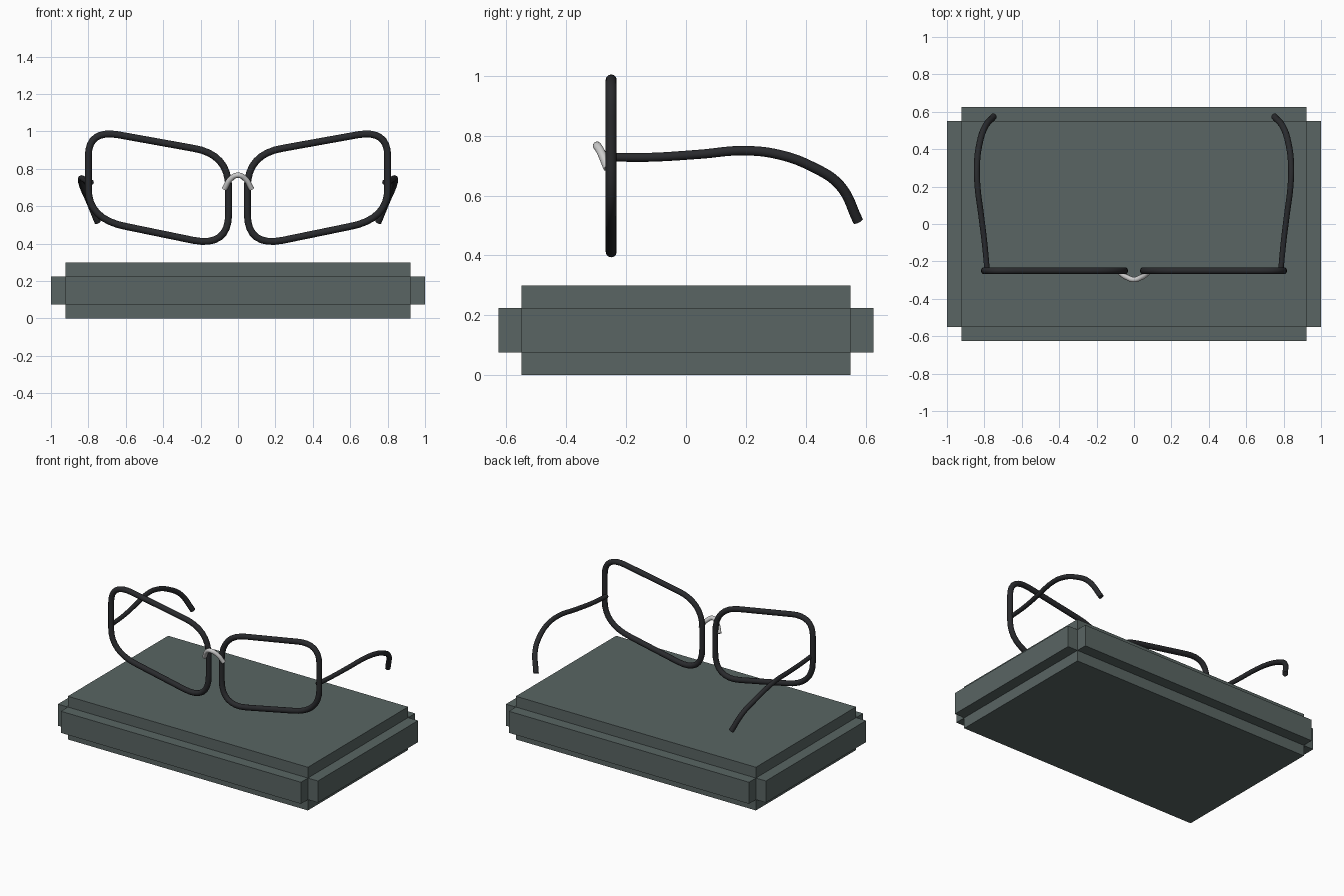
import bpy, bmesh
from mathutils import Vector, Matrix

if "Cube" in bpy.data.objects:
    bpy.data.objects.remove(bpy.data.objects["Cube"])


def material(name, color):
    m = bpy.data.materials.new(name)
    m.diffuse_color = (*color, 1)
    m.use_nodes = True
    m.node_tree.nodes["Principled BSDF"].inputs["Base Color"].default_value = m.diffuse_color
    return m


dark = material("dark_frame", (0.022, 0.023, 0.026))
slate = material("slate", (0.10, 0.13, 0.125))
metal = material("light_metal", (0.55, 0.55, 0.55))


def tube(name, pts, radius, mat, cyclic=False, handles=None, taper=None):
    """Round tube along a bezier path, converted to a smooth mesh."""
    cu = bpy.data.curves.new(name, 'CURVE')
    cu.dimensions = '3D'
    cu.bevel_depth = radius
    cu.bevel_resolution = 4
    cu.resolution_u = 8
    cu.use_fill_caps = True
    sp = cu.splines.new('BEZIER')
    sp.bezier_points.add(len(pts) - 1)
    sp.use_cyclic_u = cyclic
    for i, (bp, p) in enumerate(zip(sp.bezier_points, pts)):
        bp.co = p
        if handles:
            bp.handle_left_type = bp.handle_right_type = 'FREE'
            bp.handle_left, bp.handle_right = handles[i]
        else:
            bp.handle_left_type = bp.handle_right_type = 'AUTO'
        if taper:
            bp.radius = taper[0] + (taper[1] - taper[0]) * i / (len(pts) - 1)
    cu.materials.append(mat)
    ob = bpy.data.objects.new(name, cu)
    bpy.context.collection.objects.link(ob)
    bpy.ops.object.select_all(action='DESELECT')
    bpy.context.view_layer.objects.active = ob
    ob.select_set(True)
    bpy.ops.object.convert(target='MESH')
    bpy.ops.object.shade_smooth_by_angle(angle=0.8)
    return bpy.context.object


# stepped base slab: block whose side bands are pushed outwards
bm = bmesh.new()
bmesh.ops.create_cube(bm, size=1, matrix=Matrix.Translation((0, 0, 0.15))
                      @ Matrix.Diagonal((1.845, 1.1, 0.3, 1)))
for z in (0.075, 0.225):
    bmesh.ops.bisect_plane(bm, geom=bm.verts[:] + bm.edges[:] + bm.faces[:],
                           plane_co=(0, 0, z), plane_no=(0, 0, 1))
bm.normal_update()
bands = [f for f in bm.faces if abs(f.normal.z) < 0.1
         and abs(f.calc_center_median().z - 0.15) < 0.01]
for f in bands:
    n = f.normal.copy()
    new = bmesh.ops.extrude_discrete_faces(bm, faces=[f])["faces"][0]
    bmesh.ops.translate(bm, verts=new.verts[:], vec=n * 0.0765)
bmesh.ops.recalc_face_normals(bm, faces=bm.faces[:])
me = bpy.data.meshes.new("base_slab")
bm.to_mesh(me)
bm.free()
me.materials.append(slate)
bpy.context.collection.objects.link(bpy.data.objects.new("base_slab", me))

# rim corners as (corner, point before it, point after it) in x, z
corners = [((0.05, 0.88), (0.05, 0.70), (0.24, 0.91)),
           ((0.80, 1.01), (0.64, 0.982), (0.80, 0.87)),
           ((0.80, 0.53), (0.80, 0.69), (0.60, 0.492)),
           ((0.05, 0.38), (0.24, 0.418), (0.05, 0.56))]
temple = [(0.785, -0.25, 0.728), (0.797, -0.12, 0.728), (0.817, 0.045, 0.738),
          (0.836, 0.195, 0.750), (0.840, 0.31, 0.737), (0.828, 0.42, 0.697),
          (0.800, 0.513, 0.635), (0.750, 0.575, 0.515)]

for side, s in (("right", 1), ("left", -1)):
    # lens rim
    pts, hands = [], []
    n = len(corners)
    at = lambda p: Vector((s * p[0], -0.25, p[1]))
    for i, (c, a, b) in enumerate(corners):
        c, a, b = at(c), at(a), at(b)
        prev = at(corners[i - 1][2])
        nxt = at(corners[(i + 1) % n][1])
        pts += [a, b]
        hands += [(a.lerp(prev, 0.33), a.lerp(c, 0.66)),
                  (b.lerp(c, 0.66), b.lerp(nxt, 0.33))]
    tube(side + "_rim", pts, 0.0185, dark, True, hands)
    # temple arm
    tube(side + "_temple", [(s * x, y, z) for x, y, z in temple],
         0.016, dark, taper=(0.9, 1.1))

# nose bridge
tube("nose_bridge", [(-0.073, -0.262, 0.692), (-0.04, -0.284, 0.745),
                     (0, -0.297, 0.766), (0.04, -0.284, 0.745),
                     (0.073, -0.262, 0.692)], 0.0145, metal)
